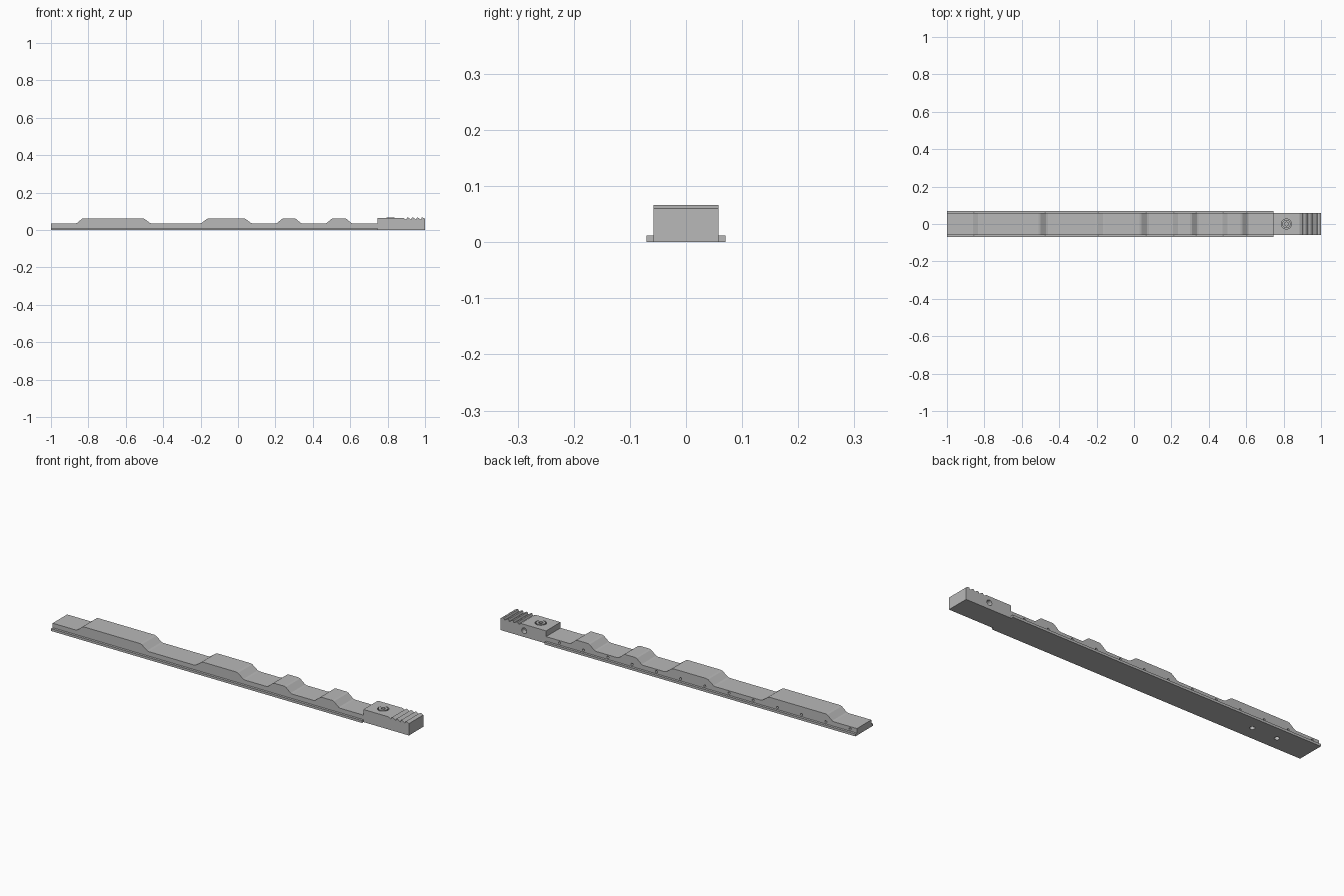
import bpy, bmesh, math
from mathutils import Matrix, Vector

if "Cube" in bpy.data.objects:
    bpy.data.objects.remove(bpy.data.objects["Cube"], do_unlink=True)

grey = bpy.data.materials.new("machined grey")
grey.use_nodes = True
COLOR = (0.48, 0.48, 0.48, 1)
grey.diffuse_color = COLOR
grey.node_tree.nodes["Principled BSDF"].inputs["Base Color"].default_value = COLOR

HALF = 0.058      # half width of the bar
FLANGE = 0.07     # half width over the side flanges
STEP = 0.745      # where the grip block begins
LOW, HIGH = 0.035, 0.063


def make_object(name, bm):
    bmesh.ops.recalc_face_normals(bm, faces=bm.faces)
    mesh = bpy.data.meshes.new(name)
    bm.to_mesh(mesh)
    bm.free()
    mesh.materials.append(grey)
    obj = bpy.data.objects.new(name, mesh)
    bpy.context.collection.objects.link(obj)
    return obj


def extrude_profile(name, points, y0, y1):
    """Side outline in x and z, extruded across the width."""
    bm = bmesh.new()
    face = bm.faces.new([bm.verts.new((x, y0, z)) for x, z in points])
    moved = bmesh.ops.extrude_face_region(bm, geom=[face])["geom"]
    verts = [v for v in moved if isinstance(v, bmesh.types.BMVert)]
    bmesh.ops.translate(bm, verts=verts, vec=(0, y1 - y0, 0))
    return make_object(name, bm)


def cylinders(name, centres, radius, depth, axis="Z", sides=24):
    """One object holding equal cylinders along an axis."""
    turn = Matrix.Rotation(math.pi / 2, 4, "X") if axis == "Y" else Matrix()
    bm = bmesh.new()
    for c in centres:
        bmesh.ops.create_cone(bm, cap_ends=True, segments=sides, radius1=radius,
                              radius2=radius, depth=depth,
                              matrix=Matrix.Translation(Vector(c)) @ turn)
    return make_object(name, bm)


def cut(target, cutter):
    cutter.hide_render = True
    cutter.hide_viewport = True
    mod = target.modifiers.new(cutter.name, "BOOLEAN")
    mod.operation = "DIFFERENCE"
    mod.solver = "EXACT"
    mod.object = cutter
    # Apply the cut, then drop the cutter
    graph = bpy.context.evaluated_depsgraph_get()
    mesh = bpy.data.meshes.new_from_object(target.evaluated_get(graph))
    target.modifiers.clear()
    target.data = mesh
    bpy.data.objects.remove(cutter, do_unlink=True)


# Bar with raised cams, each cam: rise start, top start, top end, fall end
cams = [(-0.87, -0.825, -0.51, -0.46), (-0.205, -0.155, 0.03, 0.08),
        (0.2, 0.245, 0.3, 0.345), (0.465, 0.51, 0.57, 0.615)]
soft = [(0, 0), (0.2, 0.1), (0.8, 0.9), (1, 1)]
outline = [(-1, 0), (-1, LOW)]
for a, b, c, d in cams:
    rise = HIGH - LOW
    outline += [(a + (b - a) * t, LOW + rise * h) for t, h in soft]
    outline += [(c + (d - c) * t, HIGH - rise * h) for t, h in soft]
outline += [(STEP, LOW), (STEP, 0)]
bar = extrude_profile("cam_bar", outline, -HALF, HALF)

# Blind holes along the back and two in the underside
back_holes = [(0.67 - 0.136 * i, HALF, 0.023) for i in range(13)]
cut(bar, cylinders("back_hole_cutter", back_holes, 0.006, 0.03, "Y", 12))
under_holes = [(x, 0, 0) for x in (-0.81, -0.67)]
cut(bar, cylinders("underside_hole_cutter", under_holes, 0.012, 0.04))

# Side flanges
for name, side in (("front_flange", -1), ("back_flange", 1)):
    extrude_profile(name, [(-1, 0), (-1, 0.012), (STEP, 0.012), (STEP, 0)],
                    side * HALF, side * FLANGE)

# Grip block with sawtooth ridges
grip = [(STEP, 0), (STEP, 0.064), (0.885, 0.064)]
for i in range(4):
    x = 0.885 + 0.026 * i
    grip += [(x + 0.015, 0.056), (x + 0.019, 0.066), (x + 0.026, 0.066)]
grip += [(1, 0.06), (1, 0)]
block = extrude_profile("grip_block", grip, -HALF, HALF)
cut(block, cylinders("cross_hole_cutter", [(0.868, HALF, 0.032)], 0.014, 0.05, "Y"))
cut(block, cylinders("screw_recess_cutter", [(0.815, 0, 0.066)], 0.027, 0.03))

# Socket screw seated in the grip
screw = cylinders("socket_screw", [(0.815, 0, 0.056)], 0.022, 0.02)
cut(screw, cylinders("socket_cutter", [(0.815, 0, 0.066)], 0.011, 0.024, sides=6))
